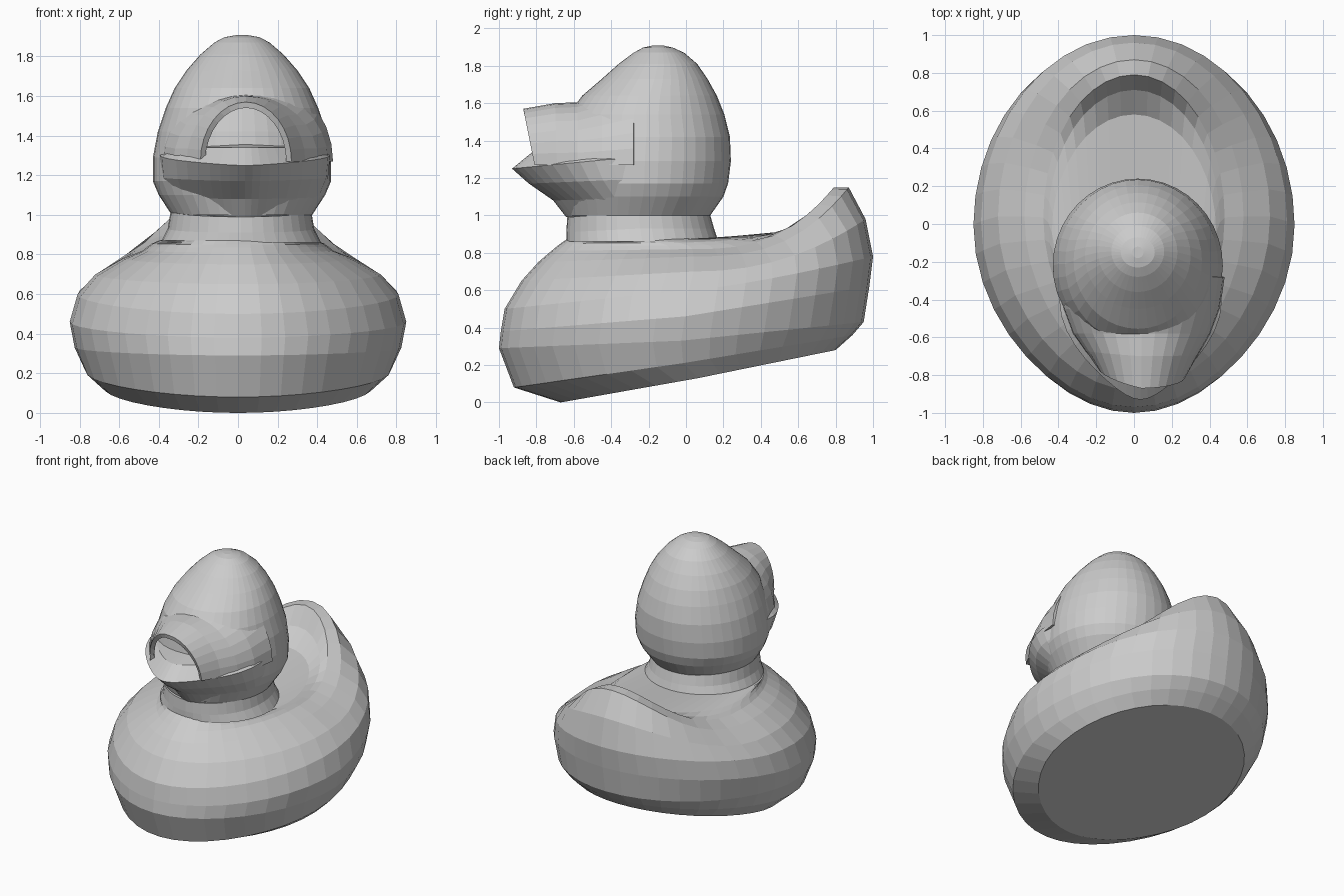
import bpy
import bmesh
import math

cube = bpy.data.objects.get("Cube")
if cube:
    bpy.data.objects.remove(cube, do_unlink=True)

grey = bpy.data.materials.new("plain grey")
grey.use_nodes = True
colour = (0.6, 0.6, 0.6, 1)
grey.diffuse_color = colour
grey.node_tree.nodes["Principled BSDF"].inputs["Base Color"].default_value = colour


def finish(name, bm):
    bmesh.ops.recalc_face_normals(bm, faces=bm.faces)
    mesh = bpy.data.meshes.new(name)
    bm.to_mesh(mesh)
    bm.free()
    mesh.materials.append(grey)
    obj = bpy.data.objects.new(name, mesh)
    bpy.context.collection.objects.link(obj)
    return obj


def bridge(bm, rows, closed):
    for low, high in zip(rows, rows[1:]):
        count = len(low)
        for i in range(count if closed else count - 1):
            j = (i + 1) % count
            bm.faces.new((low[i], low[j], high[j], high[i]))


def loft(name, rings, x=0.0, taper=0.0, sides=40):
    """Rings: front y, back y, half width, front z, side z, back z, back curve."""
    bm = bmesh.new()
    rows = []
    for front, back, width, z_front, z_side, z_back, power in rings:
        row = []
        for i in range(sides):
            a = math.tau * i / sides
            s = math.cos(a)
            if s < 0:
                z = z_side + (z_front - z_side) * -s
            else:
                z = z_side + (z_back - z_side) * s ** power
            narrow = 1 - taper * min(s, 0) ** 2
            y = (front + back) / 2 + (back - front) / 2 * s
            row.append(bm.verts.new((x + width * math.sin(a) * narrow, y, z)))
        rows.append(row)
    bridge(bm, rows, True)
    bm.faces.new(rows[0])
    bm.faces.new(rows[-1])
    return finish(name, bm)


# Body with flat slanted base, upturned tail and hollow behind the neck
loft("body", [
    (-0.67, 0.80, 0.68, 0.00, 0.13, 0.28, 1),
    (-0.92, 0.89, 0.77, 0.08, 0.21, 0.36, 1),
    (-1.00, 0.95, 0.825, 0.29, 0.33, 0.43, 1),
    (-0.99, 0.98, 0.85, 0.38, 0.46, 0.62, 1),
    (-0.97, 1.00, 0.81, 0.50, 0.60, 0.78, 1.3),
    (-0.88, 0.96, 0.72, 0.65, 0.70, 0.98, 2.2),
    (-0.79, 0.87, 0.58, 0.75, 0.78, 1.15, 2.8),
    (-0.72, 0.79, 0.48, 0.81, 0.82, 1.15, 2.8),
    (-0.69, 0.71, 0.455, 0.835, 0.84, 1.02, 2.8),
    (-0.67, 0.58, 0.435, 0.85, 0.855, 0.92, 2),
    (-0.64, 0.17, 0.40, 0.87, 0.87, 0.88, 1),
], taper=0.1)

# Short flaring neck
loft("neck", [
    (-0.64, 0.17, 0.405, 0.86, 0.86, 0.87, 1),
    (-0.64, 0.15, 0.37, 0.91, 0.93, 0.93, 1),
    (-0.635, 0.13, 0.355, 0.99, 1.02, 1.00, 1),
], x=0.015)

# Egg-shaped head
head_rings = [
    (-0.63, 0.13, 0.355, 1.00), (-0.66, 0.20, 0.42, 1.10),
    (-0.67, 0.225, 0.45, 1.17), (-0.68, 0.24, 0.45, 1.29),
    (-0.66, 0.235, 0.425, 1.42), (-0.63, 0.205, 0.385, 1.54),
    (-0.555, 0.165, 0.34, 1.64), (-0.45, 0.115, 0.28, 1.73),
    (-0.36, 0.06, 0.21, 1.81), (-0.28, -0.01, 0.14, 1.87),
    (-0.23, -0.07, 0.09, 1.897), (-0.18, -0.12, 0.03, 1.908),
]
loft("head", [(f, b, w, z, z, z, 1) for f, b, w, z in head_rings], x=0.02)

# Lower bill, flowing out of the cheeks
loft("lower_bill", [
    (-0.64, 0.08, 0.33, 0.99, 1.01, 1.01, 1),
    (-0.71, 0.08, 0.38, 1.08, 1.09, 1.10, 1),
    (-0.84, 0.10, 0.42, 1.17, 1.19, 1.19, 1),
    (-0.93, 0.12, 0.43, 1.25, 1.30, 1.29, 1),
    (-0.82, 0.02, 0.36, 1.34, 1.34, 1.34, 1),
    (-0.62, -0.10, 0.20, 1.36, 1.36, 1.36, 1),
], x=0.035, taper=0.45)

# Upper bill, an open arch over the mouth, cut back further on its right side
bm = bmesh.new()
rows = []
for y, width, top, lean, cut in [(-0.28, 0.44, 1.72, 0, 0), (-0.45, 0.415, 1.65, 0, 0),
                                 (-0.58, 0.365, 1.605, 0, 0),
                                 (-0.69, 0.30, 1.60, 0.01, 0.02),
                                 (-0.81, 0.23, 1.57, 0.06, 0.05)]:
    row = []
    for i in range(17):
        a = math.pi * i / 16
        back = cut * max(0, -math.cos(a))
        row.append(bm.verts.new((0.04 + width * math.cos(a),
                                 y - lean * math.sin(a) + back,
                                 1.27 + (top - 1.27) * math.sin(a))))
    rows.append(row)
bridge(bm, rows, False)
upper = finish("upper_bill", bm)
shell = upper.modifiers.new("thickness", "SOLIDIFY")
shell.thickness = 0.03
# Keep the thickness on the mouth side of the arch
middle = upper.data.polygons[len(upper.data.polygons) // 2]
shell.offset = -1 if middle.normal.z > 0 else 1
